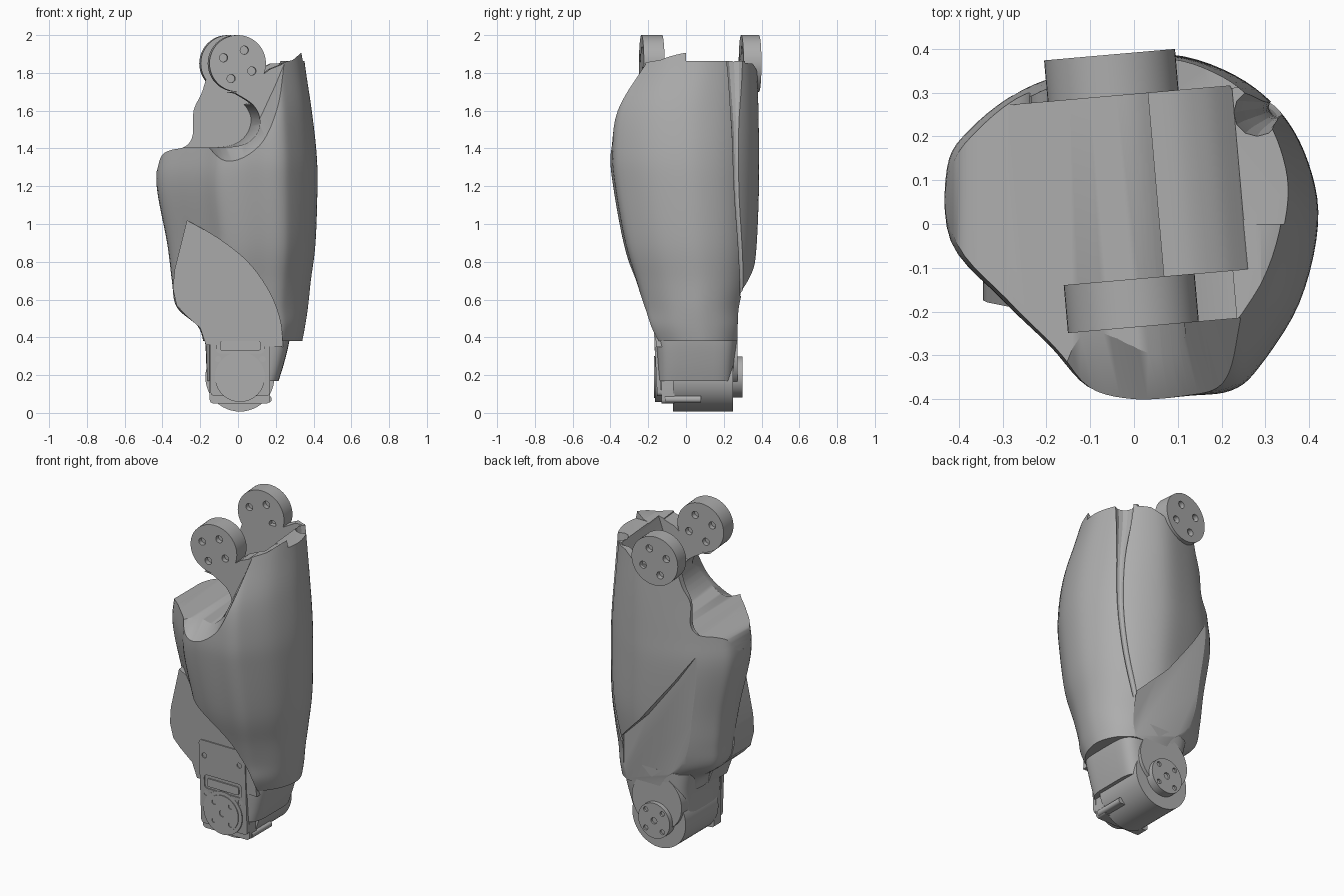
import bpy, bmesh, math
from mathutils import Matrix, Vector

cube = bpy.data.objects.get("Cube")
if cube:
    bpy.data.objects.remove(cube)

grey = bpy.data.materials.new("plain grey")
grey.use_nodes = True
grey.diffuse_color = (0.42, 0.42, 0.42, 1)
grey.node_tree.nodes["Principled BSDF"].inputs["Base Color"].default_value = (0.42, 0.42, 0.42, 1)
TILT = math.radians(5)


def spline(pts, n, closed=False):
    """Smooth curve through points of any dimension."""
    out, m = [], len(pts)
    get = (lambda i: pts[i % m]) if closed else (lambda i: pts[max(0, min(m - 1, i))])
    for i in range(m if closed else m - 1):
        quad = [get(i + k) for k in (-1, 0, 1, 2)]
        for s in range(n):
            t = s / n
            out.append([0.5 * (2 * b + (c - a) * t + (2 * a - 5 * b + 4 * c - d) * t * t
                               + (3 * b - a - 3 * c + d) * t ** 3) for a, b, c, d in zip(*quad)])
    return out if closed else out + [list(pts[-1])]


def skin(name, rings):
    """Closed solid through matching rings."""
    bm = bmesh.new()
    rows = [[bm.verts.new(p) for p in r] for r in rings]
    n = len(rows[0])
    for a, b in zip(rows, rows[1:]):
        for i in range(n):
            j = (i + 1) % n
            bm.faces.new((a[i], a[j], b[j], b[i]))
    bm.faces.new(rows[0])
    bm.faces.new(rows[-1])
    bmesh.ops.recalc_face_normals(bm, faces=bm.faces)
    mesh = bpy.data.meshes.new(name)
    bm.to_mesh(mesh)
    bm.free()
    mesh.materials.append(grey)
    ob = bpy.data.objects.new(name, mesh)
    bpy.context.collection.objects.link(ob)
    return ob


def prism(name, pts, y0, y1, slope=0, tilt=0, shift=(0, 0)):
    """Front outline pushed along y; slope leans it with height."""
    rot = Matrix.Rotation(tilt, 3, 'Z')
    ends = ((y0, 0), (y1, 1))
    return skin(name, [[rot @ Vector((x + k * shift[0], y + slope * z, z + k * shift[1]))
                        for x, z in pts] for y, k in ends])


def disc(name, x, z, r, y0, y1, tilt=0, n=48):
    pts = [(x + r * math.cos(2 * math.pi * i / n), z + r * math.sin(2 * math.pi * i / n)) for i in range(n)]
    return prism(name, pts, y0, y1, tilt=tilt)


def rect(x0, x1, z0, z1, r=0.02):
    """Rounded rectangle outline."""
    pts = []
    for k, (cx, cz) in enumerate(((x1 - r, z1 - r), (x0 + r, z1 - r), (x0 + r, z0 + r), (x1 - r, z0 + r))):
        for s in range(5):
            a = math.pi / 2 * (k + s / 4)
            pts.append((cx + r * math.cos(a), cz + r * math.sin(a)))
    return pts


def cut(ob, *cutters):
    for c in cutters:
        mod = ob.modifiers.new("cut", 'BOOLEAN')
        mod.operation, mod.solver, mod.object = 'DIFFERENCE', 'EXACT', c
        bpy.context.view_layer.objects.active = ob
        bpy.ops.object.modifier_apply(modifier=mod.name)
        bpy.data.objects.remove(c)


def loft(name, keys, outline, n):
    """Stack an outline at heights given as (z, left, right, front, back)."""
    return skin(name, [[((l + r) / 2 + (r - l) / 2 * u, (f + b) / 2 + (b - f) / 2 * v, z)
                        for u, v in outline] for z, l, r, f, b in spline(keys, n)])


# Main shell
outline = spline([(1, 0), (.95, .35), (.8, .65), (.55, .87), (.2, .99), (-.2, .93), (-.6, .78),
                  (-.88, .55), (-1, .33), (-.98, -.1), (-.72, -.42), (-.45, -.7), (-.25, -.93),
                  (0, -1), (.3, -.98), (.53, -.95), (.68, -.82), (.9, -.45)], 5, True)
shell = loft("thigh_shell", [
    (.38, -.18, .34, -.165, .295), (.46, -.21, .355, -.2, .31), (.56, -.32, .37, -.23, .325),
    (.7, -.345, .385, -.27, .355), (.9, -.37, .41, -.33, .378), (1.2, -.425, .42, -.385, .39),
    (1.38, -.41, .415, -.4, .39), (1.6, -.37, .39, -.378, .387), (1.8, -.33, .36, -.29, .38),
    (1.915, -.3, .345, -.235, .375)], outline, 5)

# Rounded shoulder left of the ears, and the hooked opening under the front ear
side = spline([(-.43, 1.28), (-.405, 1.36), (-.36, 1.39), (-.28, 1.41), (-.24, 1.47), (-.235, 1.6),
               (-.19, 1.7), (-.15, 1.84)], 5)
cut(shell, prism("side_cut", [(-.6, 1.28)] + side + [(-.15, 2.2), (-.6, 2.2)], -1, 1))
hook = spline([(-.29, 1.405), (-.04, 1.41), (.06, 1.46), (.095, 1.55), (.06, 1.63), (-.03, 1.69)], 6)
cut(shell, prism("hook_cut", [(-.6, 1.4)] + hook + [(-.6, 1.8)], -1, .295, tilt=TILT))

# Bevelled clearance in front of the front ear
bevel = spline([(-.22, 1.4), (-.09, 1.32), (.08, 1.41), (.18, 1.59), (.25, 1.75), (.325, 1.92)], 6)
cut(shell, prism("bevel_cut", bevel + [(.325, 2.2), (-.6, 2.2), (-.6, 1.42)], -.41, -.235,
                 tilt=TILT, shift=(-.03, .085)))

# Valley between the ears, tops of both ear plates, and the raised lip of the shell
valley = spline([(.05, 1.63), (.13, 1.66), (.2, 1.73), (.25, 1.86)], 6)
cut(shell, prism("valley_cut", [(-.5, 1.63)] + valley + [(.25, 2.2), (-.5, 2.2)], -.125, .295, tilt=TILT))
saddle = [(-.5, 1.7), (-.03, 1.7), (.11, 1.79), (.15, 1.82), (.215, 1.846), (.215, 2.2), (-.5, 2.2)]
cut(shell, prism("front_saddle_cut", saddle, -.5, -.12, tilt=TILT))
back_top = [(-.5, 1.85), (0, 1.8), (.11, 1.8), (.2, 1.85), (.6, 1.86), (.6, 2.2), (-.5, 2.2)]
cut(shell, prism("back_saddle_cut", back_top, .29, 1, tilt=TILT),
    prism("rim_step", [(.18, 1.862), (.6, 1.862), (.6, 2.2), (.18, 2.2)], 0, .5),
    prism("lip_cut", [(.15, 1.843), (.22, 1.85), (.29, 1.868), (.345, 1.915), (.345, 2.2), (.15, 2.2)], -.6, .01))

# Flat front panel and diagonal flat back face at the lower end
front_edge = spline([(-.27, 1.02), (-.1, .92), (.05, .8), (.16, .65), (.22, .5), (.24, .35)], 6)
cut(shell, prism("front_flat", front_edge + [(.24, -.1), (-.6, -.1), (-.6, 1.02)], -1, -.14, slope=-.05),
    prism("back_flat", [(.24, .3), (.23, .66), (.06, .83), (-.15, 1.1), (-.36, 1.4), (-.6, 1.4), (-.6, .3)],
          .262, 1, slope=.025))
prism("front_panel", front_edge + [(-.17, .36), (-.2, .45), (-.28, .52), (-.325, .57), (-.345, .66), (-.335, .76)],
      -.141, .05, slope=-.05)

# Tapering groove where the back panel meets the outer shell
groove = spline([(.275, .25, 1.95, .06), (.29, .258, 1.75, .045), (.32, .265, 1.5, .025), (.325, .268, 1.2, .018),
                 (.3, .285, .9, .016), (.24, .3, .62, .016)], 4)
cut(shell, skin("groove_cut", [[(x + r * math.cos(a * math.pi / 6), y + r * math.sin(a * math.pi / 6), z)
                                for a in range(12)] for x, y, z, r in groove]))

# Ears with screw holes
EX = -.022
for name, y0, y1 in (("front_ear", -.235, -.125), ("back_ear", .295, .39)):
    ear = disc(name, EX, 1.85, .15, y0, y1, TILT)
    for k in range(4):
        a = math.radians(65 + 90 * k)
        x, z = EX + .083 * math.cos(a), 1.845 + .083 * math.sin(a)
        cut(ear, disc("hole", x, z, .022, y0 - .01, y0 + .03, TILT, 16),
            disc("hole", x, z, .022, y1 - .03, y1 + .01, TILT, 16))

# Lower collar
box = []
for i in range(48):
    c, s = math.cos(math.pi * i / 24), math.sin(math.pi * i / 24)
    box.append((math.copysign(abs(c) ** .4, c), math.copysign(abs(s) ** .4, s)))
loft("lower_collar", [(.17, -.165, .215, -.15, .25), (.26, -.168, .243, -.152, .258),
                      (.38, -.175, .272, -.158, .27), (.5, -.2, .285, -.16, .275)], box, 4)

# Motor housing
AX, AZ = .01, .19
disc("motor_barrel", AX, AZ, .183, -.07, .25)
prism("motor_case", rect(-.15, .17, .05, .4), -.13, -.06)
prism("cable_bar", rect(.1, .178, .055, .09, .015), -.11, .08)
plate = prism("front_plate", rect(-.145, .17, .09, .615), -.148, -.125, slope=-.05)
cut(plate, prism("slot", rect(-.115, .14, .315, .4), -.4, -.157))
prism("slot_bar", rect(-.095, .12, .33, .38, .01), -.168, -.14)
for x, z in ((-.11, .52), (.13, .52), (-.105, .285), (.13, .285)):
    cut(plate, disc("hole", x, z, .016, -.3, -.16, n=16))
disc("back_cover", AX, .3, .17, .2, .272)

# Horns on the motor axis
disc("front_horn_ring", AX, AZ, .132, -.164, -.12)
for name, r, y0, y1 in (("front_horn", .11, -.169, -.12), ("back_horn", .108, .24, .3)):
    horn = disc(name, AX, AZ, r, y0, y1)
    face = y0 if y0 < 0 else y1
    for k in range(4):
        a = math.pi / 4 + math.pi / 2 * k
        cut(horn, disc("hole", AX + .08 * math.cos(a), AZ + .08 * math.sin(a), .015, face - .012, face + .012, n=16))
    cut(horn, disc("hole", AX, AZ, .02, face - .012, face + .012, n=16))

# Smooth shading with sharp edges kept
for ob in bpy.context.scene.objects:
    ob.select_set(ob.type == 'MESH')
bpy.ops.object.shade_smooth_by_angle(angle=math.radians(28))
